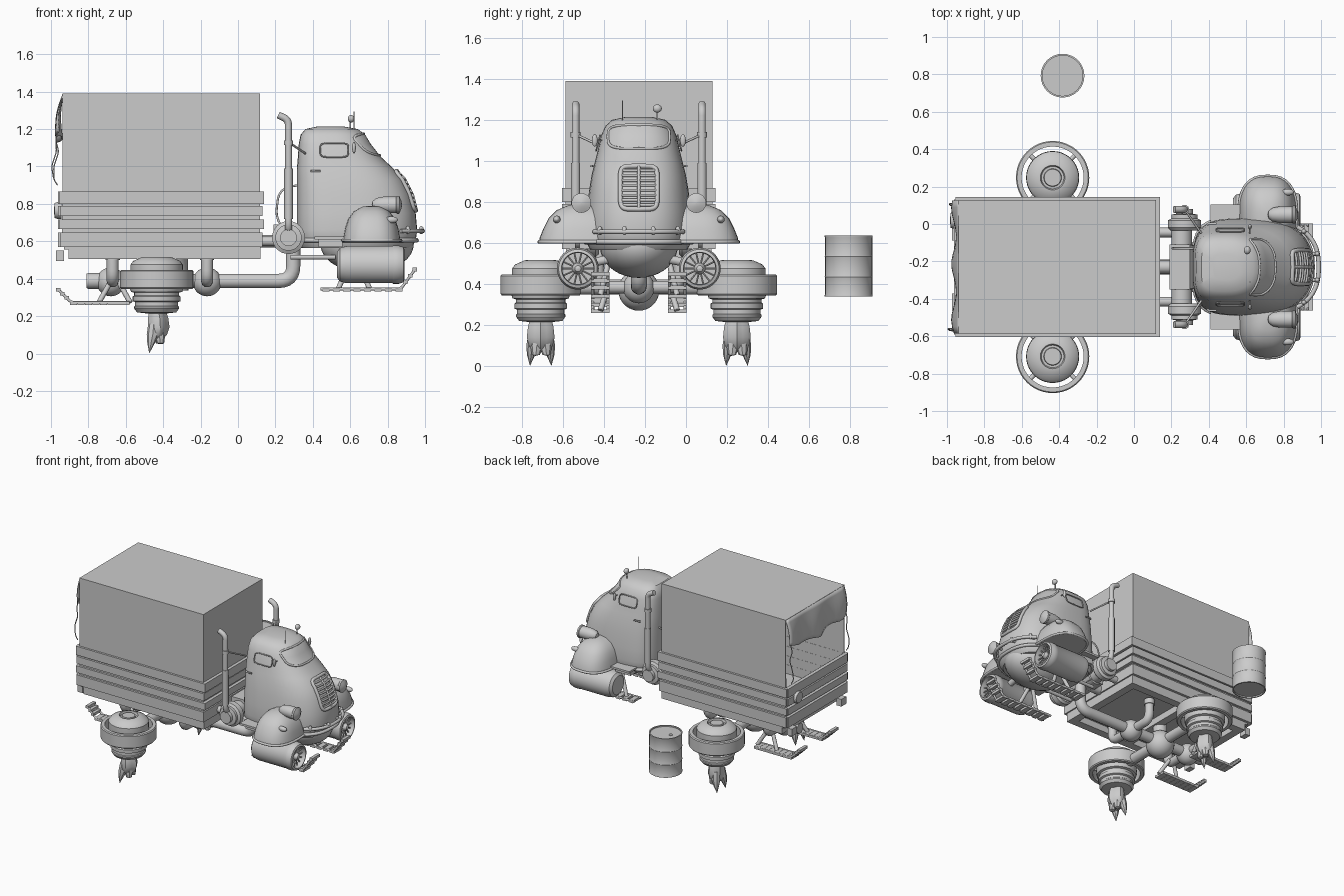
import bpy, bmesh, math, random
from mathutils import Vector, Matrix

if "Cube" in bpy.data.objects:
    bpy.data.objects.remove(bpy.data.objects["Cube"])
random.seed(3)
YC = -0.23          # centre line of the truck

def finish(name, bm, smooth=35):
    bmesh.ops.remove_doubles(bm, verts=bm.verts, dist=1e-5)
    bmesh.ops.recalc_face_normals(bm, faces=bm.faces)
    me = bpy.data.meshes.new(name)
    bm.to_mesh(me); bm.free()
    ob = bpy.data.objects.new(name, me)
    bpy.context.collection.objects.link(ob)
    if smooth:
        bpy.ops.object.select_all(action='DESELECT')
        ob.select_set(True)
        bpy.context.view_layer.objects.active = ob
        bpy.ops.object.shade_smooth_by_angle(angle=math.radians(smooth))
    return ob

def box(name, x0, x1, y0, y1, z0, z1):
    """Box; y is measured from the truck centre line."""
    bm = bmesh.new()
    bmesh.ops.create_cube(bm, size=1, matrix=Matrix.Translation(((x0+x1)/2, YC+(y0+y1)/2, (z0+z1)/2))
                          @ Matrix.Diagonal((x1-x0, y1-y0, z1-z0, 1)))
    return finish(name, bm, 0)

def skin(name, rings, caps=True, closed=False):
    bm = bmesh.new()
    vr = [[bm.verts.new(p) for p in r] for r in rings]
    n = len(vr[0])
    for a, b in zip(vr, vr[1:] + ([vr[0]] if closed else [])):
        for i in range(n):
            bm.faces.new((a[i], a[(i+1) % n], b[(i+1) % n], b[i]))
    if caps and not closed:
        bm.faces.new(vr[0]); bm.faces.new(vr[-1])
    return finish(name, bm)

def lathe(name, prof, loc, axis='z', seg=40, closed=False):
    """Revolve (radius, height) points round an axis through loc."""
    rot = {'z': Matrix(), 'x': Matrix.Rotation(math.pi/2, 4, 'Y'), 'y': Matrix.Rotation(-math.pi/2, 4, 'X')}[axis]
    m = Matrix.Translation(loc) @ rot
    rings = [[m @ Vector((max(r, .0005)*math.cos(2*math.pi*i/seg), max(r, .0005)*math.sin(2*math.pi*i/seg), h))
              for i in range(seg)] for r, h in prof]
    return skin(name, rings, closed=closed)

def tube(name, pts, r, bend=0.0, cyclic=False, res=3):
    """Round pipe along points with rounded corners; y from the centre line."""
    p = [Vector((a, YC+b, c)) for a, b, c in pts]
    path = [p[0]]
    for a, b, c in zip(p, p[1:], p[2:]):
        if bend:
            s, e = b+(a-b).normalized()*bend, b+(c-b).normalized()*bend
            path += [s.lerp(b, t/6).lerp(b.lerp(e, t/6), t/6) for t in range(7)]
        else:
            path.append(b)
    path.append(p[-1])
    cu = bpy.data.curves.new(name, 'CURVE')
    cu.dimensions = '3D'; cu.bevel_depth = r; cu.bevel_resolution = res; cu.use_fill_caps = True
    sp = cu.splines.new('POLY'); sp.points.add(len(path)-1)
    for q, v in zip(sp.points, path):
        q.co = (*v, 1)
    sp.use_cyclic_u = cyclic
    ob = bpy.data.objects.new(name, cu)
    bpy.context.collection.objects.link(ob)
    bpy.ops.object.select_all(action='DESELECT')
    ob.select_set(True); bpy.context.view_layer.objects.active = ob
    bpy.ops.object.convert(target='MESH')
    bpy.ops.object.shade_smooth_by_angle(angle=math.radians(50))

def ball(name, x, y, z, rx, ry=None, rz=None):
    bm = bmesh.new()
    bmesh.ops.create_uvsphere(bm, u_segments=32, v_segments=18, radius=1,
        matrix=Matrix.Translation((x, YC+y, z)) @ Matrix.Diagonal((rx, ry or rx, rz or rx, 1)))
    return finish(name, bm)

def spow(v, e): return math.copysign(abs(v)**e, v)

def oval(z, cx, cy, rf, rb, ry, nf, nb, seg=48):
    out = []
    for i in range(seg):
        c, s = math.cos(2*math.pi*i/seg), math.sin(2*math.pi*i/seg)
        n = nf if c > 0 else nb
        out.append(Vector((cx+(rf if c > 0 else rb)*spow(c, 2/n), YC+cy+ry*spow(s, 2/n), z)))
    return out

# ---- cab body: (z, back x, front x, half width)
CAB = [(.565, .34, .92, .235), (.60, .32, .95, .255), (.66, .315, .958, .26), (.75, .315, .95, .255),
       (.85, .315, .925, .243), (.93, .315, .885, .23), (.99, .315, .83, .215), (1.05, .32, .765, .20),
       (1.12, .325, .71, .185), (1.17, .335, .68, .163), (1.2, .36, .64, .13), (1.213, .42, .57, .07)]
NF = 2.5
skin("cab_body", [oval(z, b+.45*(f-b), 0, .55*(f-b), .45*(f-b), w, NF, 3.6) for z, b, f, w in CAB])

def cab_front(y, z, out=.0):
    for (z0, b0, f0, w0), (z1, b1, f1, w1) in zip(CAB, CAB[1:]):
        if z0 <= z <= z1:
            t = (z-z0)/(z1-z0)
            b, f, w = b0+t*(b1-b0), f0+t*(f1-f0), w0+t*(w1-w0)
            return (b+.45*(f-b)+.55*(f-b)*max(0, 1-(abs(y)/w)**NF)**(1/NF)+out, y, z)

def outline(w, z0, z1, n=4, k=32):
    return [(w*spow(math.cos(2*math.pi*i/k), 2/n), (z0+z1)/2+(z1-z0)/2*spow(math.sin(2*math.pi*i/k), 2/n)) for i in range(k)]

# windscreen and grille frames, grille bars, bumper follow the cab surface
tube("windscreen_frame", [cab_front(y, z) for y, z in outline(.15, 1.06, 1.175)], .007, cyclic=True)
tube("grille_frame", [cab_front(y, z, .005) for y, z in outline(.09, .765, .975, 6)], .012, cyclic=True)
for i in range(8):
    z = .785+i*.024
    tube("grille_bar", [cab_front(y*.017, z, .006) for y in range(-5, 6)], .007)
tube("grille_centre_bar", [cab_front(0, .765+i*.021, .008) for i in range(11)], .008)
tube("bumper", [cab_front(y*.024, .655, .03) for y in range(-9, 10)], .012)
for y in (-.19, -.07, .07, .19):
    tube("bumper_bracket", [cab_front(y, .655, -.03), cab_front(y, .655, .03)], .01)
    ball("bumper_stud", *cab_front(y, .655, .028)[:2], .66, .013, .013, .022)
tube("cab_skirt_trim", [(v.x, v.y-YC, .605) for v in oval(.6, .6, 0, .355, .28, .26, NF, 3.6)], .012, cyclic=True)
ball("cab_belly", .69, 0, .585, .25, .19, .155)

for s in (-1, 1):
    # front fender, headlight, side turbine
    skin("fender", [oval(z, .715, s*.27, rx, rx, ry, 2.6, 2.6, 36) for z, rx, ry in
         [(.60, .155, .215), (.625, .15, .213), (.67, .142, .195), (.72, .125, .17), (.76, .095, .13), (.785, .05, .07), (.79, .01, .01)]])
    tube("fender_lip", [(v.x, v.y-YC, .605) for v in oval(.6, .715, s*.27, .155, .155, .215, 2.6, 2.6, 36)], .009, cyclic=True)
    ball("fender_lamp", .82, s*.4, .715, .035, .018, .018)
    lathe("headlight", [(0, -.085), (.02, -.08), (.036, -.06), (.044, -.02), (.044, .045), (.048, .05), (.048, .062), (.038, .066), (.02, .074), (0, .077)],
          (.80, YC+s*.28, .795), 'x', 28)
    tube("headlight_stalk", [(.79, s*.27, .68), (.79, s*.275, .77)], .015)
    px, pz = .70, .475
    lathe("turbine_shell", [(0, -.17), (.07, -.17), (.09, -.155), (.099, -.12), (.099, .125), (.102, .13), (.102, .16), (.094, .185),
          (.08, .19), (.076, .17), (.076, .12), (0, .12)], (px, YC+s*.297, pz), 'x')
    lathe("turbine_hub", [(.028, .11), (.028, .165), (.015, .185), (0, .19)], (px, YC+s*.297, pz), 'x', 20)
    for i in range(14):
        a = 2*math.pi*i/14
        tube("turbine_blade", [(px+.16, s*.297+r*math.cos(a), pz+r*math.sin(a)) for r in (.02, .079)], .005, res=1)
    for x in (.62, .76):
        tube("turbine_arm", [(x, s*.10, .53), (x, s*.25, .5)], .022)
    # cab side details: step, door handle, window frame, mirror
    box("cab_step", .41, .58, min(s*.22, s*.335), max(s*.22, s*.335), .61, .625)
    box("cab_step_bracket", .43, .56, min(s*.2, s*.29), max(s*.2, s*.29), .57, .61)
    tube("side_window_frame", [(.515+y, s*(.198-(z-1.09)*.25), z) for y, z in outline(.075, 1.05, 1.125, 5)], .004, cyclic=True)
    tube("door_handle", [(.39, s*.225, .975), (.4, s*.232, .975), (.44, s*.232, .975)], .006)
    tube("mirror_arm", [(.62, s*.18, 1.10), (.62, s*.215, 1.10)], .004)
    ball("mirror", .62, s*.215, 1.10, .01, .014, .03)
    # exhaust stack with brace and drum flange behind the cab
    tube("exhaust_stack", [(.27, s*.26, .63), (.27, s*.308, .68), (.27, s*.308, 1.25), (.215, s*.308, 1.275)], .019, .03)
    tube("stack_sleeve", [(.27, s*.308, .72), (.27, s*.308, .99)], .023)
    tube("stack_brace", [(.27, s*.31, 1.13), (.36, s*.18, 1.07)], .006)
    tube("stack_clamp", [(.27, s*.308, 1.115), (.27, s*.308, 1.14)], .025)
    lathe("drum_flange", [(0, -.045), (.075, -.045), (.088, -.03), (.088, .01), (.07, .02), (.07, .04), (.045, .045), (.045, .07), (0, .07)]
          if s > 0 else [(0, -.07), (.045, -.07), (.045, -.045), (.07, -.04), (.07, -.02), (.088, -.01), (.088, .03), (.075, .045), (0, .045)],
          (.27, YC+s*.24, .62), 'y', 32)
    tube("chassis_pipe", [(.1, s*.185, .6), (.27, s*.185, .6)], .026)
    tube("cab_mount_pipe", [(.28, s*.12, .515), (.52, s*.12, .515)], .013)
    # rear lift engine
    ex, ey = -.435, YC+s*.478
    lathe("engine_core", [(0, .515), (.045, .515), (.048, .50), (.06, .50), (.066, .517), (.08, .515), (.125, .495), (.14, .475), (.142, .345), (.137, .33),
          (.12, .325), (.12, .31), (.128, .305), (.128, .28), (.115, .275), (.115, .255), (.12, .25), (.12, .24), (.105, .22), (.06, .215), (0, .215)], (ex, ey, 0))
    lathe("engine_ring", [(.166, .345), (.19, .345), (.196, .352), (.196, .44), (.19, .447), (.166, .447)], (ex, ey, 0), seg=48, closed=True)
    for i in range(4):
        a = math.pi/4+i*math.pi/2
        tube("engine_ring_strut", [(ex+r*math.cos(a), s*.478+r*math.sin(a), .395) for r in (.12, .175)], .012)
    tube("engine_arm", [(ex, 0, .385), (ex, s*.38, .385)], .038)
    # forked jet flame
    k = 14
    skin("jet_flame", [[Vector((ex+dx+r*math.cos(6.2832*i/k)*(.85+.15*math.cos(5*6.2832*i/k)), ey+r*1.1*math.sin(6.2832*i/k), z)) for i in range(k)]
         for z, r, dx in [(.225, .05, 0), (.19, .058, .004), (.14, .063, .006), (.1, .055, 0), (.07, .03, -.005)]])
    for d, dx in ((-1, -.03), (1, -.03), (-.5, .02), (.6, .015)):
        h = .003 if dx < 0 else .05
        skin("flame_tip", [[Vector((ex+dx*t+r*math.cos(6.2832*i/8), ey+d*o+r*math.sin(6.2832*i/8), z)) for i in range(8)]
             for z, r, o, t in [(.16, .03, .03, .5), (.1, .032, .038, .7), (.055, .02, .047, 1), (h, .001, .052, 1.3)]])
    # cross pipes rising into the bed
    for x in (-.67, -.165):
        tube("bed_support_pipe", [(x, 0, .385), (x, s*.2, .385), (x, s*.2, .54)], .032, .06)
        tube("support_collar", [(x, s*.2, .5), (x, s*.2, .54)], .038)
    # landing skids: two rails, cross slats, struts
    for nm, path, xs, top in (("front_skid", [(.44, .345), (.87, .345), (.95, .455)], (.47, .86), (.62, .50)),
                              ("rear_skid", [(-.58, .272), (-.89, .272), (-.965, .345)], (-.6, -.88), (-.66, .39))):
        for o in (.15, .225):
            tube(nm+"_rail", [(x, s*o, z) for x, z in path], .008, .02)
        for i in range(8):
            x = xs[0]+(xs[1]-xs[0])*i/7
            box(nm+"_slat", x-.019, x+.019, s*.187-.045, s*.187+.045, path[0][1]-.013, path[0][1]+.005)
        (xa, za), (xb, zb) = path[1:]
        for t in (.35, .65, .95):
            x, z = xa+(xb-xa)*t, za+(zb-za)*t
            box(nm+"_toe_slat", x-.012, x+.012, s*.187-.045, s*.187+.045, z-.01, z+.01)
        for d in (-.06, .06):
            tube(nm+"_strut", [(top[0]+d*1.4, s*.187, path[0][1]), (top[0]+d*.3, s*.15, top[1])], .014)

# cross drum and spine pipe with hub spheres
lathe("cross_drum", [(.055, -.2), (.055, -.12), (.065, -.115), (.065, .115), (.055, .12), (.055, .2)], (.255, YC, .62), 'y', 32)
box("drum_bracket", .19, .30, -.12, .12, .57, .69)
tube("centre_chassis_pipe", [(.1, 0, .6), (.25, 0, .6)], .035)
tube("spine_pipe", [(-.76, 0, .388), (.295, 0, .388), (.295, 0, .6)], .039, .08, res=5)
lathe("spine_end_cap", [(0, -.04), (.038, -.04), (.042, -.03), (.042, .03), (.03, .04), (0, .04)], (-.77, YC, .388), 'x')
ball("front_hub", -.165, 0, .383, .077)
ball("rear_hub", -.68, 0, .383, .077)
ball("main_hub", -.43, 0, .37, .10)
tube("hub_post", [(-.43, 0, .4), (-.43, 0, .56)], .05)

# cargo bed: floor, under rails, slatted sides
box("bed_floor", -.93, .12, -.355, .355, .555, .58)
for s in (-1, 1):
    box("bed_side_rail", -.905, .12, s*.325-.03, s*.325+.03, .505, .56)
for x in (-.875, -.4, .09):
    box("bed_cross_rail", x-.03, x+.03, -.3, .3, .505, .556)
for z0, z1, e in ((.80, .867, .01), (.735, .79, .002), (.665, .717, .01), (.57, .648, 0)):
    for s in (-1, 1):
        box("side_board", -.95-e/2, .13+e, s*.362-.012, s*.362+.012, z0, z1)
    box("front_board", .115, .13+e, -.36, .36, z0, z1)
    box("tail_board", -.962, -.935, -.362, .362, z0, z1)
box("tailgate_panel", -.94, -.925, -.355, .355, .57, .86)
lathe("tail_lamp", [(0, -.02), (.04, -.015), (.045, 0), (.045, .02), (0, .02)], (-.965, YC+.25, .765), 'x', 24)
for s in (-1, 1):
    box("rear_light", -.972, -.93, s*.3-.03, s*.3+.03, .495, .55)

# cargo cover: thin open-backed shell
cover = box("cargo_cover", -.938, .117, -.358, .358, .575, 1.39)
bm = bmesh.new(); bm.from_mesh(cover.data)
bmesh.ops.delete(bm, geom=[f for f in bm.faces if f.normal.x < -.5 or f.normal.z < -.5], context='FACES')
bm.to_mesh(cover.data); bm.free()
sol = cover.modifiers.new("thickness", 'SOLIDIFY'); sol.thickness = .008; sol.offset = -1

# hanging rear flap with ripples, and loose ropes
bm = bmesh.new()
rows = []
for j in range(9):
    t = j/8
    rows.append([bm.verts.new((-.938-t*(.022+.018*math.sin(i*.75))-.012*math.sin(math.pi*t), YC-.355+.71*i/20,
                 1.388-t*(.2+.05*math.sin(i*.16)+.01*math.sin(i*.9)))) for i in range(21)])
for a, b in zip(rows, rows[1:]):
    for i in range(20):
        bm.faces.new((a[i], a[i+1], b[i+1], b[i]))
flap = finish("rear_flap", bm, 60)
sol = flap.modifiers.new("thickness", 'SOLIDIFY'); sol.thickness = .006
for y, q in ((-.34, .0), (.33, .012)):
    tube("flap_rope", [(-.955, y, 1.22), (-.975, y, 1.14), (-.97+q, y+.01, 1.08), (-.997+q, y+.01, 1.0), (-.985, y, .93), (-.965, y, .9)], .0035, .02, res=1)

# roof antenna, roof lamp
tube("antenna", [(.62, -.08, 1.19), (.62, -.08, 1.295)], .003, res=1)
tube("roof_lamp_stalk", [(.6, .09, 1.19), (.6, .09, 1.25)], .005)
ball("roof_lamp", .605, .09, 1.255, .018, .022, .02)
tube("rear_hose", [(.32, .1, .9), (.22, .1, .88), (.2, .1, .72), (.25, .1, .66)], .006, .06)

# separate barrel
lathe("barrel", [(0, .348), (.108, .348), (.108, .338), (.117, .338), (.117, .345), (.115, .35), (.115, .43), (.117, .435), (.115, .44),
      (.115, .53), (.117, .535), (.115, .54), (.115, .625), (.117, .63), (.117, .637), (.108, .637), (.108, .628), (0, .628)], (-.382, .793, 0), seg=32)
lathe("barrel_bung", [(0, .628), (.012, .628), (.012, .634), (0, .634)], (-.43, .80, 0), seg=12)
